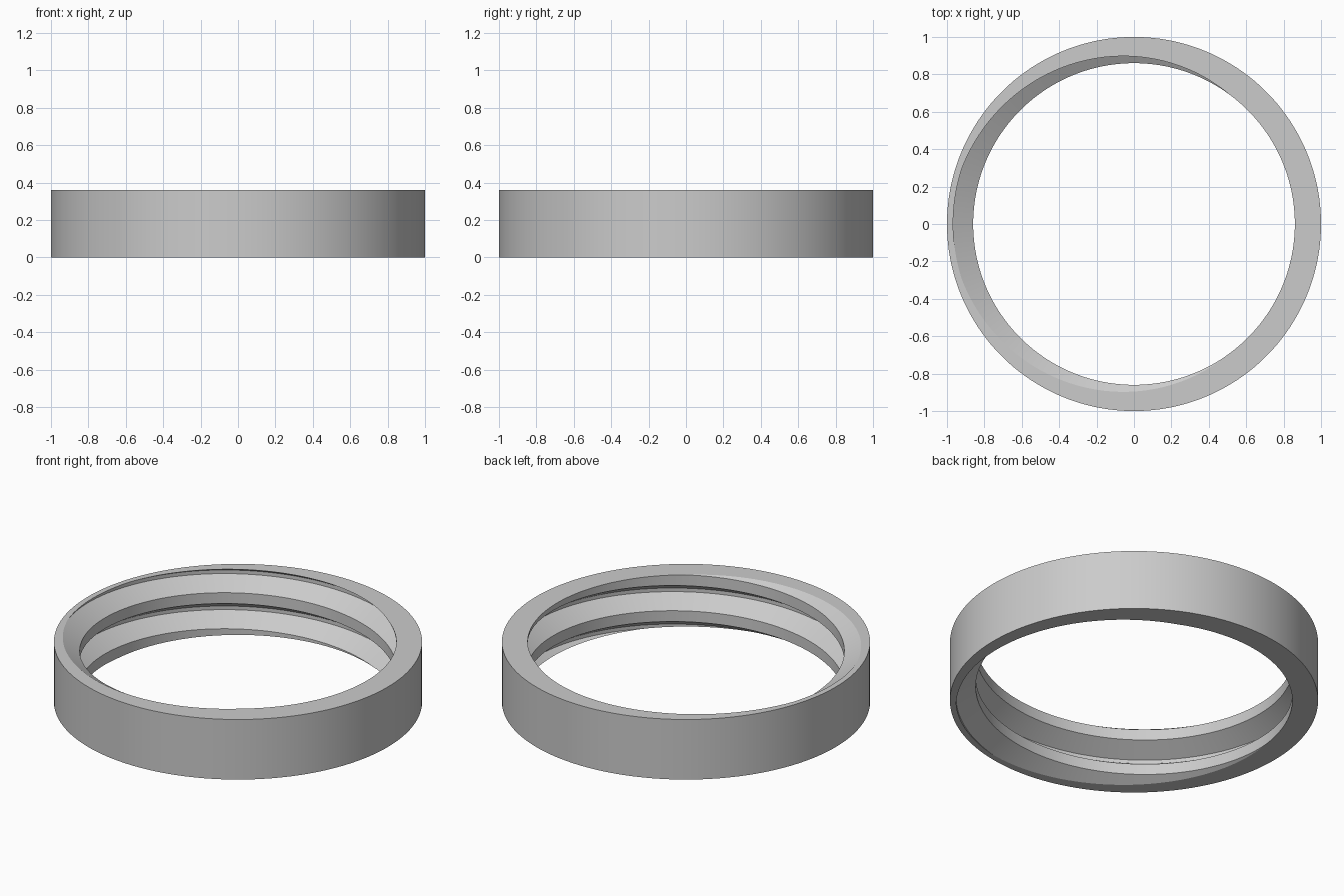
import bpy
import bmesh
from math import cos, sin, radians

cube = bpy.data.objects.get("Cube")
if cube:
    bpy.data.objects.remove(cube)

HEIGHT = 0.36
PITCH = 0.216
ROOT, CREST = 0.967, 0.86
STEPS = 180

mat = bpy.data.materials.new("plain grey")
mat.use_nodes = True
grey = (0.6, 0.6, 0.6, 1)
mat.diffuse_color = grey
mat.node_tree.nodes["Principled BSDF"].inputs["Base Color"].default_value = grey

# Thread profile: degrees of turn and radius, flat root then flat crest
profile = [(162, ROOT), (198, ROOT), (306, CREST), (414, CREST)]
rows = [(deg + 360 * turn, r) for turn in range(-1, 3) for deg, r in profile]

bm = bmesh.new()


def skin(columns):
    """Join neighbouring columns of vertices with quads."""
    for a, b in zip(columns, columns[1:]):
        for j in range(len(a) - 1):
            bm.faces.new((a[j], b[j], b[j + 1], a[j + 1]))


# Internal right-handed thread, longer than needed
columns = []
for i in range(STEPS + 1):
    deg = 360 * i / STEPS
    t = radians(deg)
    columns.append([bm.verts.new((r * cos(t), r * sin(t),
                                  HEIGHT - PITCH * (phase - deg) / 360))
                    for phase, r in rows])
skin(columns)
bmesh.ops.remove_doubles(bm, verts=bm.verts[:], dist=0.00001)

# Trim the thread flush with the two end planes
for z, up in ((HEIGHT, 1), (0, -1)):
    bmesh.ops.bisect_plane(bm, geom=bm.verts[:] + bm.edges[:] + bm.faces[:],
                           dist=0.000001, plane_co=(0, 0, z),
                           plane_no=(0, 0, up), clear_outer=True)

# Outer wall
wall = []
for i in range(STEPS + 1):
    t = radians(360 * i / STEPS)
    wall.append([bm.verts.new((cos(t), sin(t), z)) for z in (0, HEIGHT)])
skin(wall)
bmesh.ops.remove_doubles(bm, verts=bm.verts[:], dist=0.00002)

# Flat end rims between thread and wall
for z in (0, HEIGHT):
    rim = [e for e in bm.edges if e.is_boundary
           and all(abs(v.co.z - z) < 0.0001 for v in e.verts)]
    bmesh.ops.triangle_fill(bm, use_beauty=True, edges=rim, normal=(0, 0, 1))

bmesh.ops.recalc_face_normals(bm, faces=bm.faces[:])
mesh = bpy.data.meshes.new("threaded_ring")
bm.to_mesh(mesh)
bm.free()
mesh.materials.append(mat)
ring = bpy.data.objects.new("threaded_ring", mesh)
bpy.context.collection.objects.link(ring)

bpy.ops.object.select_all(action='DESELECT')
ring.select_set(True)
bpy.context.view_layer.objects.active = ring
bpy.ops.object.shade_smooth_by_angle(angle=radians(30))
